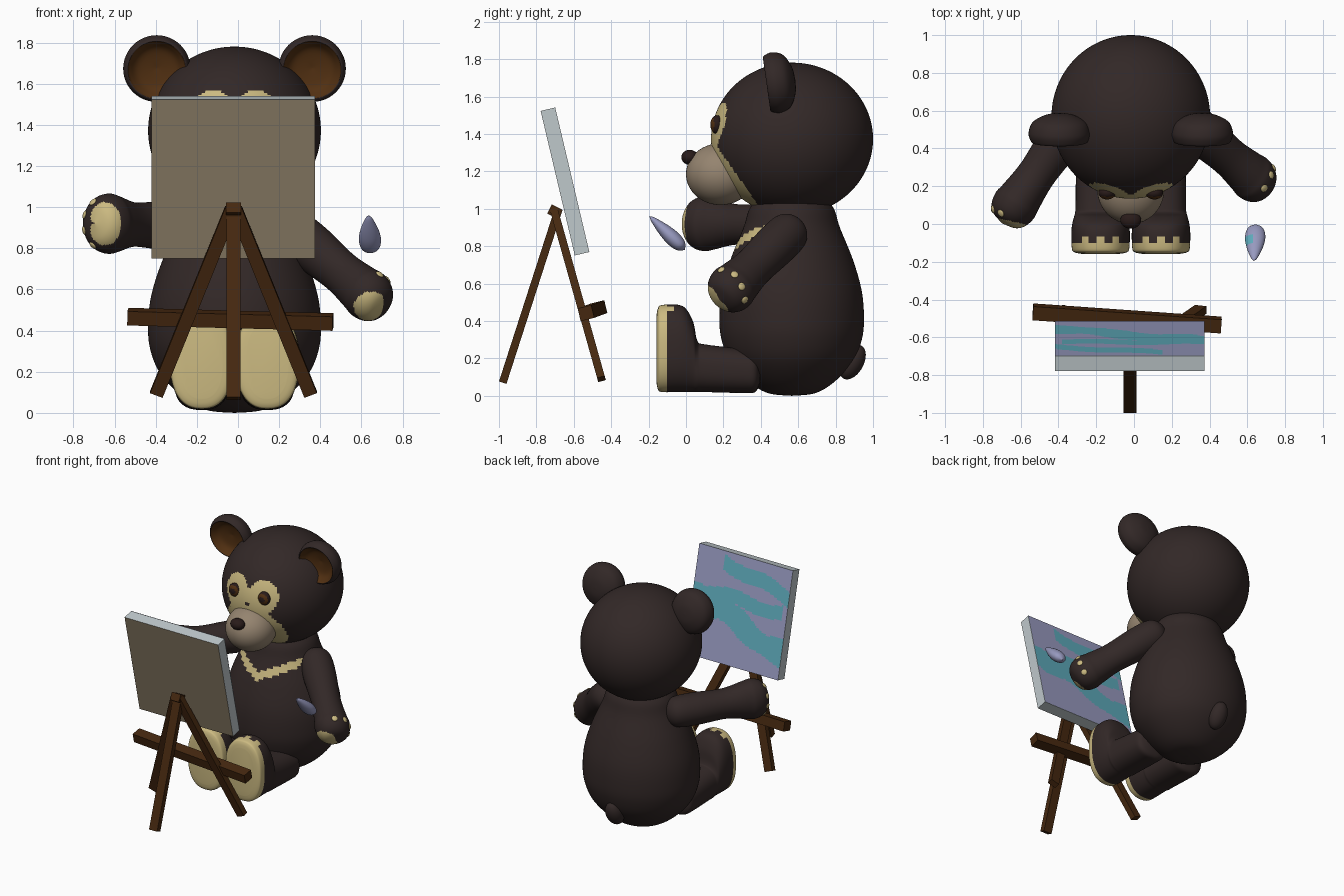
import bpy, bmesh, math
from mathutils import Matrix, Vector
from mathutils.bvhtree import BVHTree

cube = bpy.data.objects.get("Cube")
if cube:
    bpy.data.objects.remove(cube, do_unlink=True)

CX = -0.017  # middle plane of the bear


def material(name, *rgb):
    m = bpy.data.materials.new(name)
    m.use_nodes = True
    m.diffuse_color = (*rgb, 1)
    node = next(n for n in m.node_tree.nodes if n.type == 'BSDF_PRINCIPLED')
    node.inputs["Base Color"].default_value = (*rgb, 1)
    return m


fur = material("dark_fur", .032, .021, .02)
cream = material("cream_fur", .6, .49, .22)
taupe = material("muzzle_taupe", .3, .23, .16)
inner = material("warm_brown", .085, .03, .006)
black = material("nose_dark", .022, .011, .01)
wood = material("easel_wood", .06, .021, .005)
backing = material("canvas_back", .27, .215, .14)
edge = material("canvas_edge", .52, .58, .6)
lavender = material("lavender_paint", .31, .32, .52)
teal = material("teal_paint", .11, .4, .49)


def finish(name, bm, mats, rule=None, matrix=None, smooth=True):
    """Colour faces by a rule(centre, normal), place them and make the object."""
    bmesh.ops.recalc_face_normals(bm, faces=bm.faces)
    bm.normal_update()
    for f in bm.faces:
        f.smooth = smooth
        if rule:
            f.material_index = int(rule(f.calc_center_median(), f.normal))
    if matrix:
        bm.transform(matrix)
        bmesh.ops.recalc_face_normals(bm, faces=bm.faces)
    me = bpy.data.meshes.new(name)
    bm.to_mesh(me)
    tree = BVHTree.FromBMesh(bm)
    bm.free()
    for m in mats:
        me.materials.append(m)
    if smooth:
        me.set_sharp_from_angle(angle=math.radians(50))
    bpy.context.collection.objects.link(bpy.data.objects.new(name, me))
    return tree


def ellipsoid(name, centre, radii, mats, rule=None, rot=None, seg=32):
    bm = bmesh.new()
    bmesh.ops.create_uvsphere(bm, u_segments=seg, v_segments=seg * 3 // 4, radius=1)
    m = Matrix.Translation(centre) @ (rot or Matrix()) @ Matrix.Diagonal((*radii, 1))
    bm.transform(m)
    return finish(name, bm, mats, rule)


def loft(name, stations, mats, rule=None, matrix=None, n=48, steps=5, power=2):
    """Skin through stations (t, rx, ry, cx, cy) along local z, with eased spacing."""
    st = [Vector(s) for s in stations]
    rows = []
    for i in range(len(st) - 1):
        a, b, c, d = st[max(i - 1, 0)], st[i], st[i + 1], st[min(i + 2, len(st) - 1)]
        for k in range(steps):
            u = k / steps
            rows.append(b + (c - a) * (u / 2) + (a * 2 - b * 5 + c * 4 - d) * (u * u / 2)
                        + (b * 3 - a - c * 3 + d) * (u ** 3 / 2))
    rows.append(st[-1])
    bm = bmesh.new()
    rings = []
    for t, rx, ry, cx, cy in rows:
        ring = []
        for j in range(n):
            c, s = math.cos(j * math.tau / n), math.sin(j * math.tau / n)
            p = [math.copysign(abs(v) ** (2 / power), v) for v in (c, s)]
            ring.append(bm.verts.new((cx + max(rx, .001) * p[0], cy + max(ry, .001) * p[1], t)))
        rings.append(ring)
    for r, q in zip(rings, rings[1:]):
        for j in range(n):
            bm.faces.new((r[j - 1], r[j], q[j], q[j - 1]))
    bm.faces.new(rings[0])
    bm.faces.new(rings[-1])
    return finish(name, bm, mats, rule, matrix)


def frame(a, b):
    """Matrix at a whose z points to b and whose x stays close to world x."""
    z = (b - a).normalized()
    x = Vector((1, 0, 0))
    x = (x - z * x.dot(z)).normalized()
    m = Matrix((x, z.cross(x), z)).transposed().to_4x4()
    return Matrix.Translation(a) @ m


# Torso with chest chevron
profile = [(0, 0), (.015, .14), (.08, .255), (.19, .36), (.31, .41), (.43, .42),
           (.57, .405), (.73, .355), (.9, .28), (1.0, .245), (1.08, .18)]


def chevron(p, nrm):
    x = abs(p.x - CX)
    return p.y < .56 and x < .25 and abs(p.z - .785 - .42 * x) < .03


loft("body", [(z, r, r * .92, CX, .565) for z, r in profile], [fur, cream], chevron, n=128, steps=9)
ellipsoid("tail", (CX, .89, .18), (.065, .06, .1), [fur], rot=Matrix.Rotation(-.5, 4, 'X'))


# Head with pale face mask
def mask(p, nrm):
    x = abs(p.x - CX)
    lobe = ((x - .108) / .108) ** 2 + ((p.z - 1.45) / .118) ** 2 < 1
    around_muzzle = p.y - .42 + .7 * (p.z - .97) < 0
    return p.y < .5 and (lobe or around_muzzle)


ellipsoid("head", (CX, .567, 1.373), (.42, .433, .408), [fur, cream], mask, seg=144)
ellipsoid("muzzle", (CX, .185, 1.185), (.178, .185, .165), [taupe], seg=48)
ellipsoid("nose", (CX, .02, 1.275), (.055, .045, .04), [black])

ear_profile = [(.08, 0), (.072, .07), (.035, .14), (-.02, .163), (-.06, .155), (-.075, .142),
               (-.06, .13), (-.025, .09), (-.01, 0)]
to_front = Matrix(((1, 0, 0, 0), (0, 0, 1, 0), (0, 1, 0, 0), (0, 0, 0, 1)))
for side, word in ((1, "left"), (-1, "right")):
    # Eyes
    ex = CX + side * .125

    def eye(p, nrm):
        r = math.hypot(p.x - ex, p.z - 1.45)
        return r < .022 or r > .041
    ellipsoid(word + "_eye", (ex, .165, 1.45), (.046, .035, .05), [inner, black], eye)

    # Cupped ears
    place = Matrix.Translation((CX + side * .378, .505, 1.678)) @ Matrix.Rotation(.14, 4, 'X') @ to_front
    loft(word + "_ear", [(t, r, r, 0, 0) for t, r in ear_profile], [fur, inner],
         lambda p, nrm: p.z < -.005 and math.hypot(p.x, p.y) < .14, place)

    # Legs and upright feet: distance, half width, bottom, top
    sections = [(-.158, .1, .07, .43), (-.15, .138, .035, .468), (-.13, .152, .02, .485),
                (-.05, .155, .02, .488), (0, .15, .02, .465), (.04, .14, .02, .39),
                (.06, .135, .02, .295), (.1, .132, .02, .275), (.3, .13, .015, .25),
                (.37, .12, .02, .23), (.395, .07, .07, .18)]
    lx = CX + side * .16

    def sole(p, nrm):
        toe = p.y > .4 and math.cos((p.x - lx) * math.tau / .075) > .1 and abs(p.x - lx) < .12
        return p.z < (-.06 if toe else -.105)
    loft(word + "_leg", [(y, w, (hi - lo) / 2, lx, (hi + lo) / 2) for y, w, lo, hi in sections],
         [fur, cream], sole, to_front, n=72, power=2.4)

# Arms: shoulder, hand, palm direction, hand stretch, claw spots
arms = {
    "left": ((.3, .53, .855), (.63, .245, .575), (.05, -.8, -.6), 1.08,
             [(.70, .18, .69), (.73, .26, .65), (.745, .3, .585), (.735, .33, .5)]),
    "right": ((-.33, .53, .91), (-.63, .1, .92), (-.1, -1, 0), 1.2,
              [(-.70, .06, 1.02), (-.735, .08, .96), (-.735, .08, .89), (-.70, .06, .82)]),
}
for word, (shoulder, hand, palm, tall, claws) in arms.items():
    a, b = Vector(shoulder), Vector(hand)
    m, length = frame(a, b), (b - a).length
    shape = [(-.12, 0, 0), (-.1, .065, .065), (-.04, .108, .108), (.1, .115, .115),
             (length * .6, .102, .108)]
    shape += [(length + d, r, r * tall) for d, r in
              ((-.06, .114), (.0, .122), (.06, .108), (.1, .07), (.118, 0))]
    facing = m.to_3x3().transposed() @ Vector(palm).normalized()
    tree = loft(word + "_arm", [(t, rx, ry, 0, 0) for t, rx, ry in shape], [fur, cream],
                lambda p, nrm: p.z > length - .1 and nrm.dot(facing) > .77, m, n=64, steps=8)
    for i, spot in enumerate(claws):
        at, nrm, _, _ = tree.find_nearest(Vector(spot))
        ellipsoid(f"{word}_claw_{i + 1}", at, (.021, .021, .008), [cream],
                  rot=nrm.to_track_quat('Z', 'Y').to_matrix().to_4x4(), seg=12)

# Floating paint drop
drop = [(0, 0), (.025, .018), (.1, .043), (.17, .054), (.23, .042), (.262, 0)]
loft("paint_drop", [(t, r, r * .75, 0, 0) for t, r in drop], [lavender, teal],
     lambda p, nrm: p.y < 0 and p.x < -.008 and .1 < p.z < .15,
     frame(Vector((.635, -.195, .96)), Vector((.645, 0, .775))), n=32)


# Easel
def beam(name, a, b, width, depth):
    a, b = Vector(a), Vector(b)
    bm = bmesh.new()
    bmesh.ops.create_cube(bm, size=1)
    bm.transform(Matrix.Translation((0, 0, .5)))
    bm.transform(Matrix.Diagonal((width, depth, (b - a).length, 1)))
    finish(name, bm, [wood], matrix=frame(a, b), smooth=False)


EX = -.022
beam("easel_rear_leg", (EX, -.98, .07), (EX, -.68, 1.0), .068, .042)
for side, word in ((1, "left"), (-1, "right")):
    beam(f"easel_{word}_leg", (EX + side * .375, -.452, .09), (EX + side * .01, -.705, .99), .065, .042)
beam("easel_top_block", (EX, -.715, .96), (EX, -.69, 1.01), .075, .06)

bm = bmesh.new()
bmesh.ops.create_cube(bm, size=1, matrix=Matrix.Diagonal((1, .075, .07, 1)))
tilt = Matrix.Rotation(.026, 4, 'Y') @ Matrix.Rotation(-.07, 4, 'Z') @ Matrix.Rotation(.24, 4, 'X')
finish("easel_crossbar", bm, [wood], matrix=Matrix.Translation((-.037, -.5, .455)) @ tilt, smooth=False)

# Canvas panel and its painted face
SIZE, THICK = .794, .08
lean = Matrix.Translation((-.0225, -.647, 1.146)) @ Matrix.Rotation(math.radians(13.3), 4, 'X')
bm = bmesh.new()
bmesh.ops.create_cube(bm, size=1, matrix=Matrix.Diagonal((SIZE, THICK, SIZE, 1)))
finish("canvas", bm, [edge, backing], lambda p, nrm: nrm.y < -.5, lean, smooth=False)


def waves(p, nrm):
    u, v = .5 - p.x / SIZE, .5 - p.z / SIZE
    ripple = .025 * math.sin(9 * u + 1)
    low = abs(v - .43 - .34 * u - ripple) < .115 + .02 * math.sin(14 * u)
    middle = abs(v - .4 - ripple) < .065 and u < .95
    high = u > .28 and abs(v - .02 - .24 * u + ripple) < .07
    return low or middle or high


bm = bmesh.new()
bmesh.ops.create_grid(bm, x_segments=64, y_segments=64, size=SIZE / 2)
bm.transform(Matrix.Translation((0, THICK / 2 + .002, 0)) @ Matrix.Rotation(-math.pi / 2, 4, 'X'))
finish("painting", bm, [lavender, teal], waves, lean, smooth=False)
